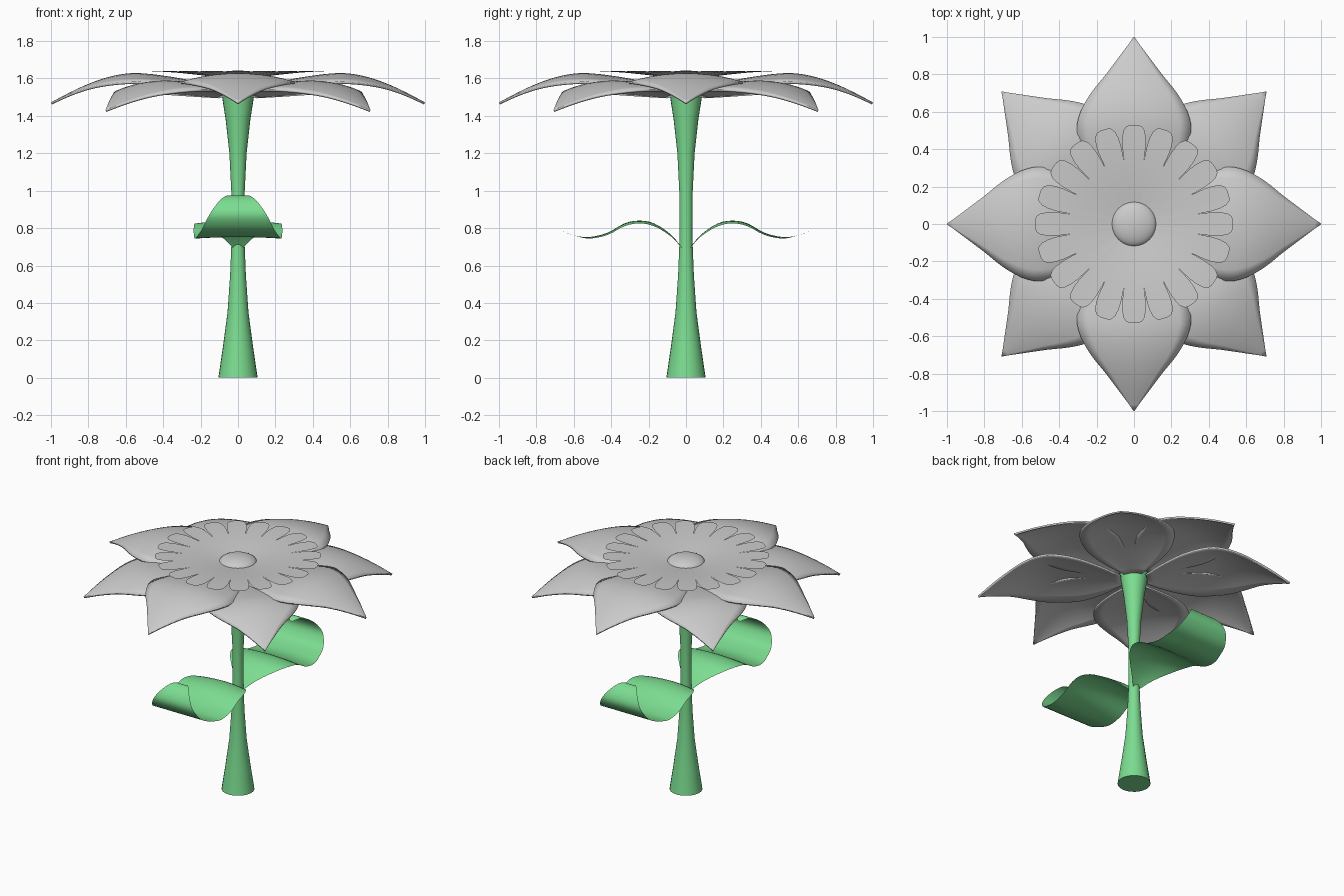
import bpy, math
from mathutils import Matrix, Vector

if "Cube" in bpy.data.objects:
    bpy.data.objects.remove(bpy.data.objects["Cube"])

green = bpy.data.materials.new("leaf_green")
green.diffuse_color = (0.2, 0.72, 0.28, 1)
green.use_nodes = True
green.node_tree.nodes["Principled BSDF"].inputs["Base Color"].default_value = green.diffuse_color


def smooth_rows(rows, n):
    """Catmull-Rom refinement of a short table of control rows."""
    pts = [Vector(r) for r in rows]
    pts = [2 * pts[0] - pts[1]] + pts + [2 * pts[-1] - pts[-2]]
    out = []
    for i in range(1, len(pts) - 2):
        a, b, c, d = pts[i - 1:i + 3]
        for k in range(n):
            t = k / n
            out.append(0.5 * (2 * b + (c - a) * t + (2 * a - 5 * b + 4 * c - d) * t * t
                              + (3 * b - a - 3 * c + d) * t ** 3))
    return out + [pts[-2]]


def make(name, verts, faces, mat=None):
    me = bpy.data.meshes.new(name)
    me.from_pydata(verts, [], faces)
    me.update()
    ob = bpy.data.objects.new(name, me)
    bpy.context.collection.objects.link(ob)
    if mat:
        me.materials.append(mat)
    bpy.ops.object.select_all(action='DESELECT')
    ob.select_set(True)
    bpy.context.view_layer.objects.active = ob
    bpy.ops.object.shade_smooth_by_angle(angle=math.radians(40))
    return ob


def blade(name, rows, angle, lift=0.0, across=10, mat=None, thick=0.0):
    """Sheet pointing along +x; each row is (distance, height, half width, edge drop)."""
    rot = Matrix.Rotation(math.radians(angle), 3, 'Z')
    verts = []
    for r, z, w, drop in smooth_rows(rows, 3):
        for j in range(across + 1):
            s = 2 * j / across - 1
            verts.append(rot @ Vector((r, s * max(w, 0.002), z + lift - drop * s * s)))
    m = across + 1
    faces = [(i * m + j, (i + 1) * m + j, (i + 1) * m + j + 1, i * m + j + 1)
             for i in range(len(verts) // m - 1) for j in range(across)]
    ob = make(name, verts, faces, mat)
    if thick:
        sol = ob.modifiers.new("thickness", 'SOLIDIFY')
        sol.thickness = thick
        sol.offset = -1
    return ob


def lathe(name, profile, sides, mat=None):
    verts = [(r * math.cos(2 * math.pi * k / sides), r * math.sin(2 * math.pi * k / sides), z)
             for r, z in profile for k in range(sides)]
    faces = [(i * sides + k, i * sides + (k + 1) % sides,
              (i + 1) * sides + (k + 1) % sides, (i + 1) * sides + k)
             for i in range(len(profile) - 1) for k in range(sides)]
    faces.append(tuple(reversed(range(sides))))
    faces.append(tuple(range(len(verts) - sides, len(verts))))
    return make(name, verts, faces, mat)


# Stem, flared at both ends
stem = [(0.105, 0), (0.08, 0.17), (0.056, 0.35), (0.042, 0.55), (0.034, 0.75),
        (0.035, 0.98), (0.046, 1.2), (0.066, 1.38), (0.088, 1.52), (0.092, 1.56)]
lathe("stem", stem, 24, green)

# Two curling leaves
leaf = [(0.01, 0.68, 0.01, 0), (0.08, 0.765, 0.09, 0.01), (0.17, 0.825, 0.18, 0.015),
        (0.25, 0.84, 0.225, 0.015), (0.33, 0.825, 0.236, 0.015), (0.42, 0.775, 0.236, 0.012),
        (0.52, 0.752, 0.23, 0.008), (0.60, 0.762, 0.215, 0), (0.67, 0.79, 0.195, 0),
        (0.715, 0.85, 0.165, 0), (0.715, 0.90, 0.135, 0), (0.68, 0.95, 0.095, 0),
        (0.63, 0.975, 0.055, 0), (0.59, 0.955, 0.01, 0)]
for name, angle in (("leaf_front", -90), ("leaf_back", 90)):
    blade(name, leaf, angle, mat=green)

# Eight petals: four upper on the axes, four lower on the diagonals
petal = [(0.08, 1.555, 0.06, 0.01), (0.2, 1.58, 0.17, 0.025), (0.35, 1.608, 0.27, 0.04),
         (0.5, 1.627, 0.305, 0.045), (0.6, 1.626, 0.286, 0.045), (0.7, 1.606, 0.23, 0.035),
         (0.8, 1.571, 0.15, 0.02), (0.9, 1.525, 0.075, 0.008), (1.0, 1.472, 0.0, 0)]
for k in range(8):
    lower = k % 2
    blade(f"{'lower' if lower else 'upper'}_petal_{k // 2 + 1}", petal, 45 * k,
          lift=-0.04 * lower, thick=0.012)

# Shallow scalloped dish with twenty rounded lobes
rim = []
for lobe in range(20):
    for d in (-9, -8.6, -7.8, -6.5, -4.5, -2.3, 0, 2.3, 4.5, 6.5, 7.8, 8.6):
        r = 0.34 + 0.19 * math.sqrt(1 - (abs(d) / 9) ** 4)
        rim.append((r, math.radians(18 * lobe + d)))
n = len(rim)
rings = (0.15, 0.4, 0.6, 0.75, 0.9, 1.0)
verts = [(0, 0, 1.59)]
for f in rings:
    for r, a in rim:
        q = r * f
        verts.append((q * math.cos(a), q * math.sin(a), 1.59 + 0.05 * math.sin(min(q / 0.53, 1) * math.pi / 2)))
faces = [(0, 1 + k, 1 + (k + 1) % n) for k in range(n)]
for i in range(len(rings) - 1):
    a, b = 1 + i * n, 1 + (i + 1) * n
    faces += [(a + k, b + k, b + (k + 1) % n, a + (k + 1) % n) for k in range(n)]
make("scalloped_dish", verts, faces)

# Domed flower centre
dome = [(0.12 * math.cos(t), 1.598 + 0.045 * math.sin(t))
        for t in (math.radians(-80 + 10 * i) for i in range(17))]
lathe("flower_centre", dome + [(0.002, 1.643)], 32)
